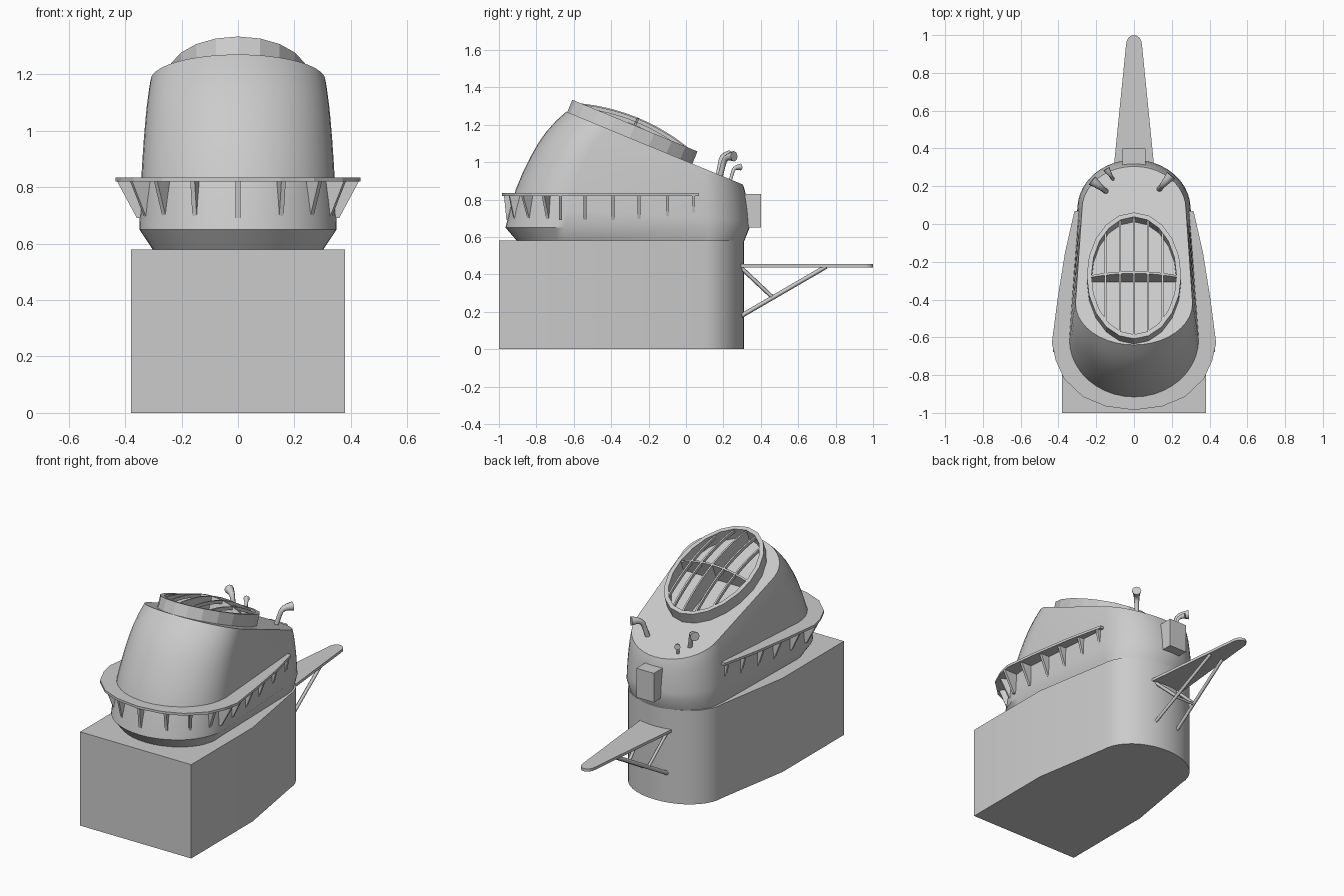
import bpy, bmesh, math
from mathutils import Vector

if "Cube" in bpy.data.objects:
    bpy.data.objects.remove(bpy.data.objects["Cube"])

grey = bpy.data.materials.new("light_grey")
grey.use_nodes = True
grey.diffuse_color = (0.6, 0.6, 0.6, 1)
grey.node_tree.nodes["Principled BSDF"].inputs["Base Color"].default_value = (0.6, 0.6, 0.6, 1)


def finish(name, bm, smooth=None):
    bmesh.ops.recalc_face_normals(bm, faces=bm.faces)
    me = bpy.data.meshes.new(name)
    bm.to_mesh(me)
    bm.free()
    ob = bpy.data.objects.new(name, me)
    bpy.context.collection.objects.link(ob)
    me.materials.append(grey)
    if smooth:
        bpy.ops.object.select_all(action='DESELECT')
        ob.select_set(True)
        bpy.context.view_layer.objects.active = ob
        bpy.ops.object.shade_smooth_by_angle(angle=math.radians(smooth))
    return ob


def loft(name, rings, smooth=None, closed=False):
    """Skin closed rings; cap the ends, or join last ring to first."""
    bm = bmesh.new()
    vs = [[bm.verts.new(p) for p in r] for r in rings]
    n = len(vs[0])
    pairs = list(zip(vs, vs[1:])) + ([(vs[-1], vs[0])] if closed else [])
    for a, b in pairs:
        for i in range(n):
            j = (i + 1) % n
            bm.faces.new((a[i], a[j], b[j], b[i]))
    if not closed:
        bm.faces.new(vs[0])
        bm.faces.new(vs[-1])
    return finish(name, bm, smooth)


def slab(name, outline, z0, z1, smooth=None):
    return loft(name, [[(x, y, z) for x, y in outline] for z in (z0, z1)], smooth)


def tube(name, pts, radii, sides=2):
    cu = bpy.data.curves.new(name, 'CURVE')
    cu.dimensions = '3D'
    cu.bevel_depth = 1.0
    cu.bevel_resolution = sides
    cu.use_fill_caps = True
    sp = cu.splines.new('POLY')
    sp.points.add(len(pts) - 1)
    for p, co, r in zip(sp.points, pts, radii):
        p.co = (*co, 1)
        p.radius = r
    cu.materials.append(grey)
    ob = bpy.data.objects.new(name, cu)
    bpy.context.collection.objects.link(ob)


def arc(cy, rx, ry, start, steps=20):
    return [(rx * math.cos(a), cy + ry * math.sin(a))
            for a in (start + math.pi * i / steps for i in range(steps + 1))]


def plan(front_y, rx, ry, rear_rx, rear_ry):
    return arc(front_y, rx, ry, -math.pi) + arc(0.08, rear_rx, rear_ry, 0)


# Plinth: square front, tapering to a rounded back
slab("base_plinth", [(-0.38, -0.4), (-0.38, -1), (0.38, -1), (0.38, -0.4)]
     + arc(0.08, 0.30, 0.23, 0), 0, 0.58, 30)

# Hull: chamfered foot, bulging walls, sloping top
foot = plan(-0.65, 0.30, 0.25, 0.285, 0.23)
low = plan(-0.65, 0.35, 0.315, 0.30, 0.26)
top = plan(-0.42, 0.31, 0.22, 0.275, 0.225)


def top_z(y):
    return 1.006 - 0.413 * y


rings = [[(x, y, 0.575) for x, y in foot]]
for fz, fp in ((0, 0), (.17, .08), (.33, .17), (.47, .28), (.61, .41), (.72, .53),
               (.82, .66), (.92, .83), (1, 1)):
    rings.append([(a[0] + (b[0] - a[0]) * fp, a[1] + (b[1] - a[1]) * fp,
                   0.65 + (top_z(b[1]) - 0.65) * fz) for a, b in zip(low, top)])
loft("hull", rings, 30)

# Walkway around the front and sides
half = [(0.15, -.965), (0.27, -.915), (0.37, -.82), (0.415, -.72), (0.435, -.63),
        (0.405, -.4), (0.365, -.15), (0.315, 0.07)]
edge = [(-x, y) for x, y in reversed(half)] + [(0, -0.985)] + half
inner = [(x * 0.7, min(y + 0.12, 0.07)) for x, y in edge]
slab("walkway", edge + inner[::-1], 0.82, 0.835)

# Brackets below the walkway: x, y, clear width, inward direction
stations = [(0, -.985, .025, 0, 1), (.165, -.957, .04, -.3, 1), (.30, -.885, .06, -.7, .8),
            (.39, -.77, .07, -1, .5)]
stations += [(0.435 - 0.155 * (y + 0.63), y, 0.075 - 0.06 * (y + 0.54), -1, 0)
             for y in (-.67, -.54, -.39, -.25, -.1, .04)]
for x, y, w, dx, dy in stations:
    for s in ((1, -1) if x else (1,)):
        d = Vector((s * dx, dy, 0)).normalized()
        side = Vector((-d.y, d.x, 0)) * 0.008
        p = Vector((s * x, y, 0))
        shape = [p + d * a + Vector((0, 0, z)) for a, z in
                 ((.012, .822), (w + .05, .822), (w + .05, .69), (w, .69))]
        loft("walkway_bracket", [[q + side for q in shape], [q - side for q in shape]])

# Tilted frame for the hatch on the sloping top
origin = Vector((0, -0.30, 1.131))
along = Vector((0, 0.924, -0.382))
normal = Vector((0, 0.382, 0.924))
RX, RY, RIM = 0.25, 0.362, 0.07


def tilted(u, v, h):
    return origin + Vector((u, 0, 0)) + along * v + normal * h


def oval(inset, h):
    return [tilted((RX - inset) * math.cos(a), (RY - inset) * math.sin(a), h)
            for a in (math.tau * i / 20 for i in range(20))]


loft("hatch_rim", [oval(0, -.02), oval(0, RIM), oval(.025, RIM), oval(.025, -.02)], closed=True)


# Domed grille bars
def dome(u, v):
    return RIM - 0.01 + 0.055 * max(0, 1 - (u / (RX - .02)) ** 2 - (v / (RY - .02)) ** 2)


def grille_bar(name, path, across, depth):
    """Thin arched plate; depth None reaches down to the hull."""
    rings = []
    for u, v in path:
        h = dome(u, v)
        b = -0.01 if depth is None else h - depth
        rings.append([tilted(u + across[0] * s, v + across[1] * s, k)
                      for s, k in ((1, h), (-1, h), (-1, b), (1, b))])
    loft(name, rings)


for u in (-.15, -.075, 0, .075, .15):
    reach = (RY - .02) * math.sqrt(1 - (u / (RX - .02)) ** 2)
    grille_bar("grille_bar", [(u, reach * i / 6) for i in range(-6, 7)], (.005, 0),
               0.02 if u else None)
grille_bar("grille_crossbar", [((RX - .02) * i / 6, 0) for i in range(-6, 7)], (0, .006), None)

# Vent horns on the rear deck: base, outward direction, size
for x, y, dx, dy, k in ((-.145, .17, -.7, .55, 1), (.13, .18, .6, .7, 1), (-.11, .235, -.5, .8, .65)):
    z = top_z(y)
    steps = ((0, -.02, .014), (.025, .05, .014), (.035, .075, .015), (.05, .09, .017),
             (.075, .098, .021), (.11, .1, .028))
    tube("vent_horn", [(x + dx * a * k, y + dy * a * k, z + h * k) for a, h, r in steps],
         [r * k for a, h, r in steps])

# Box on the back of the hull
slab("rear_box", [(-.06, .27), (.06, .27), (.06, .40), (-.06, .40)], 0.65, 0.83)

# Tail board with rounded tip
slab("tail_board", [(-.11, .27), (.11, .27)] + arc(0.95, 0.042, 0.05, 0, 8), 0.438, 0.455)

# Struts under the tail board
for s in (-1, 1):
    tube("tail_strut", [(s * .08, .29, .175), (s * .045, .75, .442)], (.012, .012), 0)
    tube("tail_brace", [(s * .08, .29, .44), (s * .066, .46, .28)], (.011, .011), 0)
tube("tail_crosspiece", [(-.066, .46, .275), (.066, .46, .275)], (.01, .01), 0)
